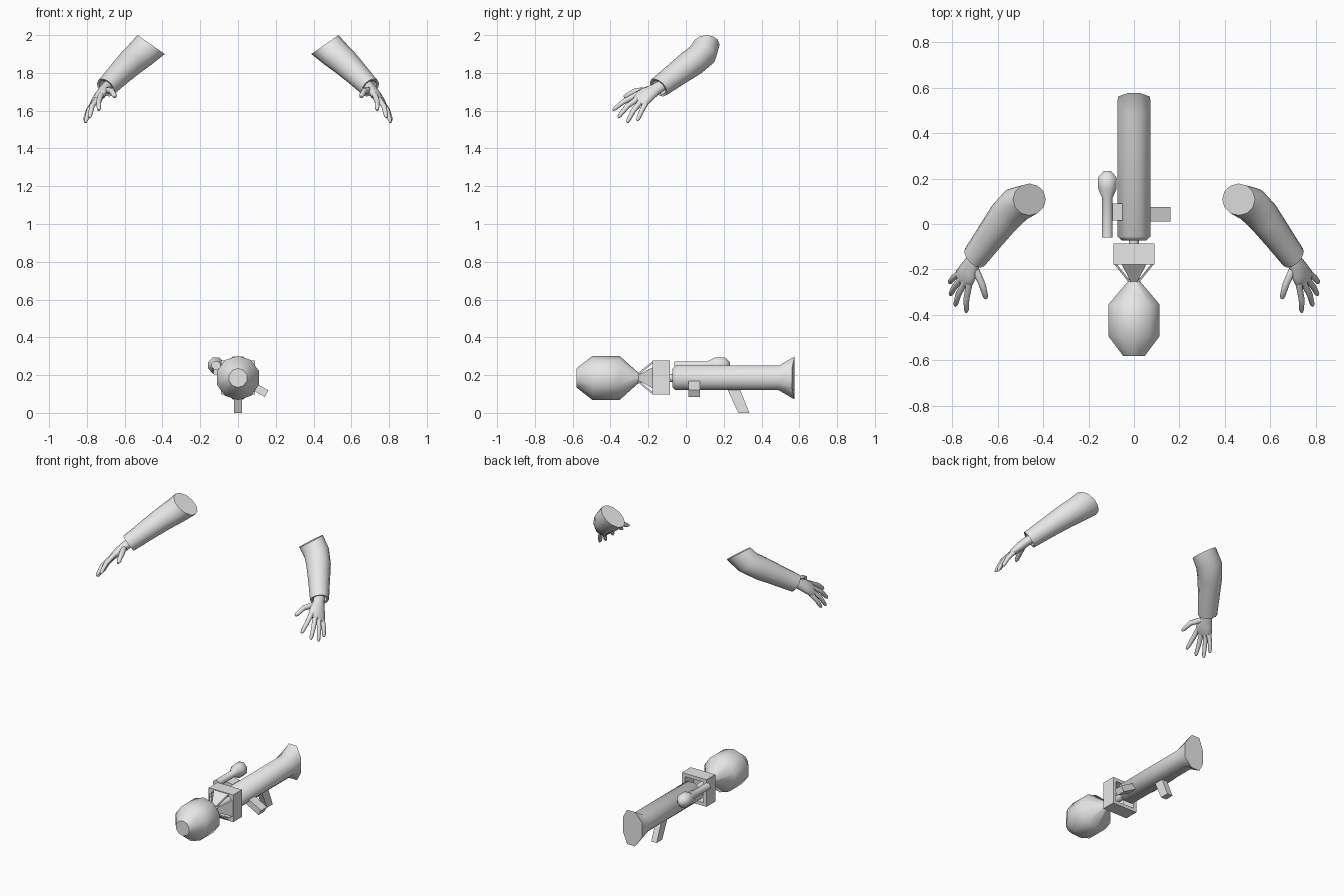
import bpy, bmesh, math
from mathutils import Vector as V

if "Cube" in bpy.data.objects:
    bpy.data.objects.remove(bpy.data.objects["Cube"])

grey = bpy.data.materials.new("light_grey")
grey.diffuse_color = (0.8, 0.8, 0.8, 1)
grey.use_nodes = True
grey.node_tree.nodes["Principled BSDF"].inputs["Base Color"].default_value = grey.diffuse_color


def finish(name, bm, angle=50, mirror=False):
    """Turn a bmesh into a named, shaded object."""
    bmesh.ops.recalc_face_normals(bm, faces=bm.faces)
    me = bpy.data.meshes.new(name)
    bm.to_mesh(me)
    bm.free()
    me.materials.append(grey)
    ob = bpy.data.objects.new(name, me)
    bpy.context.collection.objects.link(ob)
    bpy.ops.object.select_all(action='DESELECT')
    ob.select_set(True)
    bpy.context.view_layer.objects.active = ob
    bpy.ops.object.shade_smooth_by_angle(angle=math.radians(angle))
    if mirror:
        ob.modifiers.new("Mirror", 'MIRROR').use_mirror_merge = False
    return ob


def loft(name, rings, n, angle=50, mirror=False, phase=0.5):
    """Skin elliptical rings given as (centre, half axis, half axis)."""
    bm = bmesh.new()
    loops = []
    for c, u, v in rings:
        a = [2 * math.pi * (i + phase) / n for i in range(n)]
        loops.append([bm.verts.new(V(c) + V(u) * math.cos(t) + V(v) * math.sin(t)) for t in a])
    for p, q in zip(loops, loops[1:]):
        for i in range(n):
            j = (i + 1) % n
            bm.faces.new((p[i], p[j], q[j], q[i]))
    bm.faces.new(loops[0])
    bm.faces.new(loops[-1])
    return finish(name, bm, angle, mirror)


def turned(name, profile, n, x=0, z=0.185, angle=50):
    """Round part along y from (y, radius x, radius z)."""
    return loft(name, [((x, y, z), (rx, 0, 0), (0, 0, rz)) for y, rx, rz in profile], n, angle)


def limb(name, path, radii, n=8, ref=(0, 0, 1)):
    """Tapered tube through points, mirrored to both sides."""
    pts = [V(p) for p in path]
    rings = []
    for i, p in enumerate(pts):
        t = (pts[min(i + 1, len(pts) - 1)] - pts[max(i - 1, 0)]).normalized()
        u = t.cross(V(ref)).normalized()
        rings.append((p, u * radii[i], u.cross(t) * radii[i]))
    return loft(name, rings, n, 60, True)


def prism(name, corners, off):
    """Extrude a flat outline by an offset vector."""
    bm = bmesh.new()
    a = [bm.verts.new(c) for c in corners]
    b = [bm.verts.new(V(c) + V(off)) for c in corners]
    bm.faces.new(a)
    bm.faces.new(b)
    for i in range(len(a)):
        j = (i + 1) % len(a)
        bm.faces.new((a[i], a[j], b[j], b[i]))
    return finish(name, bm, 30)


# Launcher: warhead and central rod
turned("warhead", [(-0.58, 0.05, 0.05), (-0.495, 0.117, 0.117), (-0.352, 0.117, 0.117),
                   (-0.25, 0.026, 0.026), (-0.235, 0.024, 0.024)], 10)
turned("rod", [(-0.25, 0.023, 0.023), (-0.05, 0.023, 0.023)], 8)

# Square hollow collar behind the warhead
bm = bmesh.new()
loops = []
for y, s in ((-0.178, 0.09), (-0.086, 0.09), (-0.086, 0.068), (-0.178, 0.068)):
    loops.append([bm.verts.new((s * a, y, 0.187 + s * b)) for a, b in ((1, 1), (-1, 1), (-1, -1), (1, -1))])
for k in range(4):
    p, q = loops[k], loops[(k + 1) % 4]
    for i in range(4):
        bm.faces.new((p[i], p[(i + 1) % 4], q[(i + 1) % 4], q[i]))
finish("collar", bm, 30)

# Four flared petals joining neck and collar
for k, label in enumerate(("right", "top", "left", "bottom")):
    a = k * math.pi / 2
    out, side = V((math.cos(a), 0, math.sin(a))), V((-math.sin(a), 0, math.cos(a)))
    o = V((0, 0, 0.186))
    prism("petal_" + label,
          [o + V((0, -0.255, 0)) + out * 0.024 - side * 0.014, o + V((0, -0.255, 0)) + out * 0.024 + side * 0.014,
           o + V((0, -0.176, 0)) + out * 0.088 + side * 0.055, o + V((0, -0.176, 0)) + out * 0.088 - side * 0.055],
          out * -0.012)

# Barrel, flaring only in height at the rear
barrel = turned("barrel", [(-0.072, 0.058, 0.052), (-0.055, 0.079, 0.07),
                           (0.49, 0.079, 0.07), (0.575, 0.077, 0.123)], 8)
for v in barrel.data.vertices:
    if v.co.y > 0.55 and abs(v.co.x) > 0.05:
        v.co.y = 0.56

# Sight tube with a wide eyepiece, and its bracket
turned("sight", [(-0.06, 0.025, 0.023), (0.115, 0.025, 0.023), (0.155, 0.044, 0.046),
                 (0.205, 0.044, 0.046), (0.234, 0.016, 0.016)], 8, x=-0.117, z=0.252)
prism("sight_bracket", [(-0.13, 0.015, 0.25), (-0.13, 0.015, 0.205),
                        (-0.05, 0.015, 0.19), (-0.05, 0.015, 0.235)], (0, 0.075, 0))

# Side handle pointing outward and down, and raked rear grip
d, w, o = V((0.88, 0, -0.48)), V((0.48, 0, 0.88)) * 0.02, V((0, 0.012, 0.185))
prism("side_handle", [o + d * 0.05 + w, o + d * 0.172 + w, o + d * 0.172 - w, o + d * 0.05 - w], (0, 0.062, 0))
prism("rear_grip", [(-0.02, 0.21, 0.145), (-0.02, 0.277, 0.145), (-0.02, 0.336, 0), (-0.02, 0.277, 0)],
      (0.04, 0, 0))

# Sleeves: wide at the elbow, narrow at the cuff, with a recessed cuff mouth
axis = V((0.57, -0.61, -0.55)).normalized()
across = axis.cross(V((0, 1, 0))).normalized()
if across.x < 0:
    across = -across
over = axis.cross(across)
if over.y < 0:
    over = -over
mix = (V((0.82, 0, 0.57)) + across).normalized()
lean = (V((0, 1, 0)) + over).normalized()
loft("sleeve", [((0.46, 0.108, 1.95), V((0.82, 0, 0.57)) * 0.088, V((0, 0.07, 0))),
                ((0.517, 0.085, 1.897), mix * 0.08, lean * 0.078),
                ((0.57, 0.03, 1.852), across * 0.073, over * 0.075),
                ((0.63, -0.05, 1.793), across * 0.064, over * 0.067),
                ((0.69, -0.132, 1.732), across * 0.056, over * 0.06),
                ((0.701, -0.146, 1.722), across * 0.055, over * 0.058),
                ((0.699, -0.144, 1.724), across * 0.043, over * 0.046),
                ((0.68, -0.12, 1.742), across * 0.036, over * 0.04)], 12, 45, True, 0)

# Hands: flattened palm widening toward the knuckles
spread = V((0.05, 0.075, -0.04)).normalized()
fwd = V((0.05, -0.10, -0.075)).normalized()
spread = (spread - fwd * spread.dot(fwd)).normalized()
thick = spread.cross(fwd)
loft("palm", [(c, spread * a, thick * b) for c, a, b in (
    ((0.685, -0.125, 1.735), 0.034, 0.028), ((0.708, -0.165, 1.712), 0.036, 0.028),
    ((0.726, -0.205, 1.688), 0.05, 0.027), ((0.748, -0.24, 1.66), 0.055, 0.021),
    ((0.756, -0.256, 1.648), 0.046, 0.012))], 10, 60, True)

# Fingers and thumb: root, middle joint, tip
digits = {
    "thumb": ((0.70, -0.195, 1.708), (0.668, -0.265, 1.705), (0.65, -0.328, 1.672)),
    "index_finger": ((0.724, -0.26, 1.685), (0.737, -0.33, 1.648), (0.737, -0.388, 1.602)),
    "middle_finger": ((0.742, -0.25, 1.667), (0.773, -0.312, 1.623), (0.786, -0.36, 1.563)),
    "ring_finger": ((0.757, -0.235, 1.652), (0.789, -0.277, 1.603), (0.808, -0.312, 1.537)),
    "little_finger": ((0.764, -0.212, 1.642), (0.793, -0.235, 1.60), (0.812, -0.258, 1.547)),
}
for name, (a, b, c) in digits.items():
    a, b, c = V(a), V(b), V(c)
    r = 0.018 if name == "thumb" else 0.0155
    limb(name, [a, b, b.lerp(c, 0.8), c], [r, r * 0.9, r * 0.72, r * 0.35], 8)
